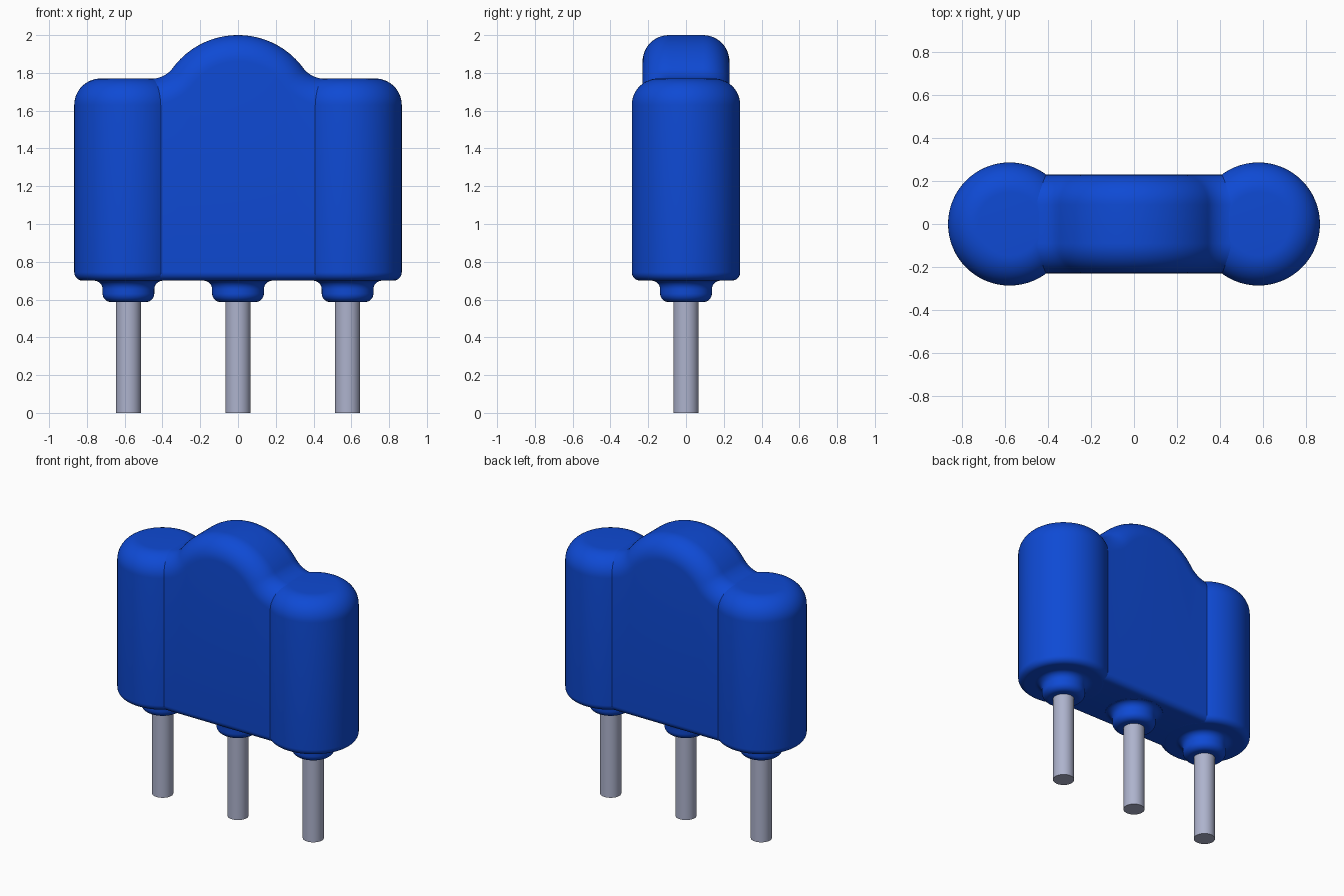
import bpy, bmesh, math
from mathutils import Vector

cube = bpy.data.objects.get("Cube")
if cube:
    bpy.data.objects.remove(cube, do_unlink=True)


def material(name, rgb):
    m = bpy.data.materials.new(name)
    m.use_nodes = True
    m.diffuse_color = (*rgb, 1)
    m.node_tree.nodes["Principled BSDF"].inputs["Base Color"].default_value = (*rgb, 1)
    return m


BLUE = material("blue coating", (0.0045, 0.068, 0.66))
METAL = material("grey metal", (0.42, 0.45, 0.61))


def finish(bm, name, mat):
    bmesh.ops.remove_doubles(bm, verts=bm.verts, dist=1e-5)
    bmesh.ops.recalc_face_normals(bm, faces=bm.faces)
    me = bpy.data.meshes.new(name)
    bm.to_mesh(me)
    bm.free()
    me.materials.append(mat)
    ob = bpy.data.objects.new(name, me)
    bpy.context.collection.objects.link(ob)
    bpy.ops.object.select_all(action='DESELECT')
    ob.select_set(True)
    bpy.context.view_layer.objects.active = ob
    bpy.ops.object.shade_smooth_by_angle(angle=math.radians(40))
    return ob


def arc(cx, cz, r, a0, a1, n=10):
    """Points on an arc, angles in degrees from +x."""
    return [(cx + r * math.cos(math.radians(a0 + (a1 - a0) * i / n)),
             cz + r * math.sin(math.radians(a0 + (a1 - a0) * i / n))) for i in range(n + 1)]


def lathe(name, profile, x, mat, steps=64):
    """Spin a (radius, z) profile about a vertical axis at x."""
    bm = bmesh.new()
    vs = [bm.verts.new((x + r, 0, z)) for r, z in profile]
    es = [bm.edges.new(p) for p in zip(vs, vs[1:])]
    bmesh.ops.spin(bm, geom=vs + es, cent=(x, 0, 0), axis=(0, 0, 1),
                   angle=2 * math.pi, steps=steps)
    return finish(bm, name, mat)


# Key sizes
SPREAD = 0.58              # distance of outer legs from the centre
BASE, SHOULDER = 0.70, 1.77
R = 0.287                  # end column radius
HALF, ROUND, LOW = 0.23, 0.14, 0.045

# Rounded end columns
column = ([(0, BASE)] + arc(R - LOW, BASE + LOW, LOW, -90, 0, 8)
          + arc(R - ROUND, SHOULDER - ROUND, ROUND, 0, 90, 14) + [(0, SHOULDER)])
for side, x in (("right", -SPREAD), ("left", SPREAD)):
    lathe(side + "_end_column", column, x, BLUE)

# Flared collars and metal pins
collar = ([(0, 0.587)] + arc(0.092, 0.632, 0.045, -90, 0, 8)
          + arc(0.182, 0.655, 0.045, 180, 90, 8) + [(0.182, 0.72)])
pin = [(0, 0), (0.067, 0), (0.067, 0.62), (0, 0.62)]
for side, x in (("right", -SPREAD), ("middle", 0), ("left", SPREAD)):
    lathe(side + "_collar", collar, x, BLUE, 48)
    lathe(side + "_pin", pin, x, METAL, 32)

# Centre body: crest line of dome, concave fillet and flat shoulder
DOME, DOME_Z, FILLET, FILLET_X = 0.43, 1.57, 0.145, 0.46
top = SHOULDER - 0.001
lean = math.degrees(math.atan2(SHOULDER + FILLET - DOME_Z, FILLET_X))
half = [(p, (Vector(p) - Vector((0, DOME_Z))).normalized())
        for p in arc(0, DOME_Z, DOME, 90, lean, 20)]
half += [(p, (Vector((FILLET_X, top + FILLET)) - Vector(p)).normalized())
         for p in arc(FILLET_X, top + FILLET, FILLET, 180 + lean, 270, 10)[1:]]
half.append(((0.54, top), Vector((0, 1))))
crest = [((-p[0], p[1]), Vector((-n.x, n.y))) for p, n in reversed(half[1:])] + half

bm = bmesh.new()
rings = []
for (px, pz), n in crest:
    # half section from the crest down the front side, then mirrored to the back
    sec = []
    for i in range(13):
        a = math.pi / 2 * i / 12
        d = ROUND * (1 - math.cos(a))
        sec.append((px - n.x * d, HALF - ROUND + ROUND * math.sin(a), pz - n.y * d))
    for y, z in arc(HALF - LOW, BASE + LOW + 0.001, LOW, 0, -90, 8):
        sec.append((px, y, z))
    pts = sec + [(x, -y, z) for x, y, z in reversed(sec)]
    rings.append([bm.verts.new(p) for p in pts])
for a, b in zip(rings, rings[1:]):
    for i in range(len(a)):
        j = (i + 1) % len(a)
        bm.faces.new((a[i], a[j], b[j], b[i]))
bm.faces.new(rings[0])
bm.faces.new(rings[-1])
finish(bm, "centre_body", BLUE)
